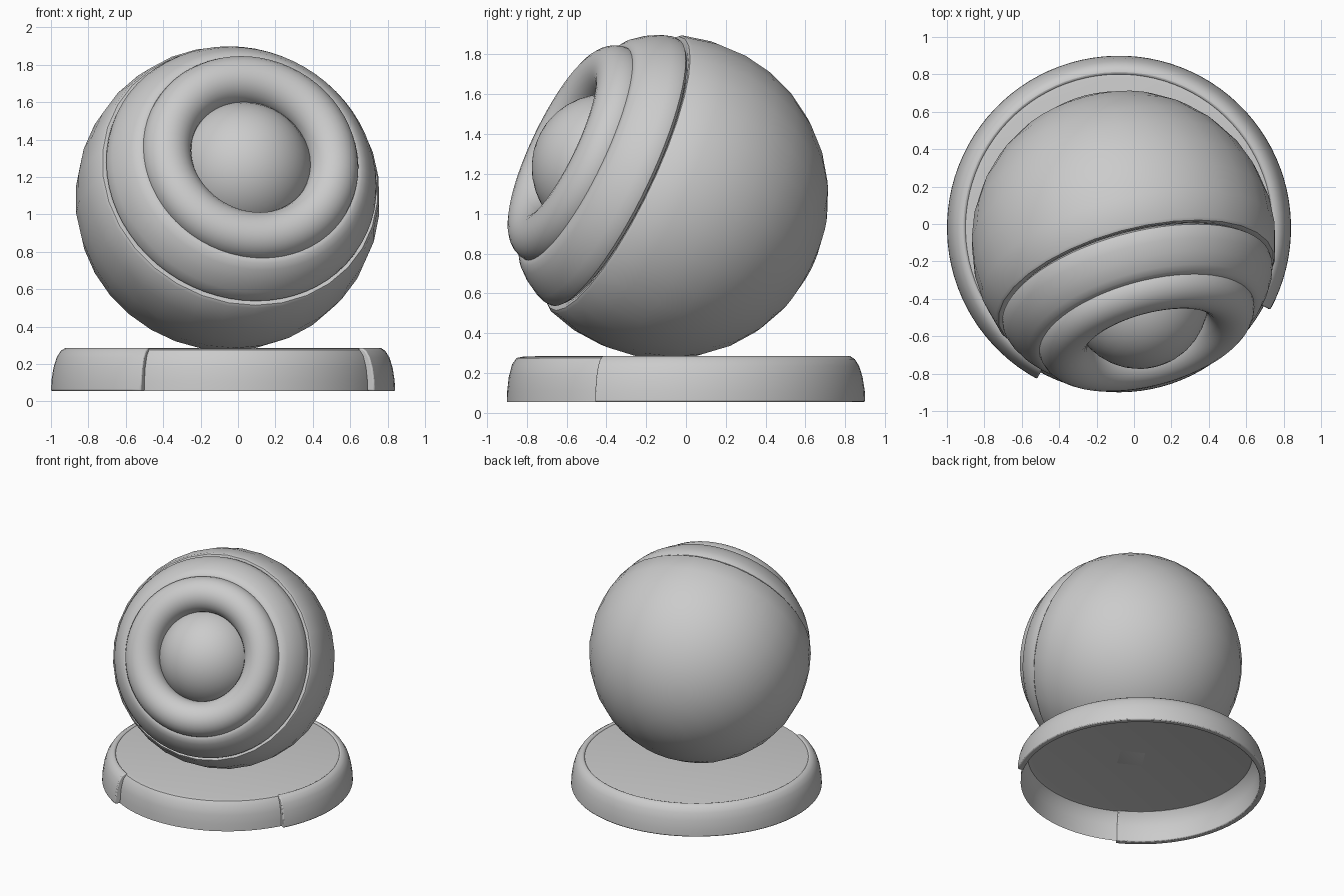
import bpy, bmesh
from math import sin, cos, radians, pi
from mathutils import Vector, Matrix

if "Cube" in bpy.data.objects:
    bpy.data.objects.remove(bpy.data.objects["Cube"])

BALL = Vector((-0.055, -0.10, 1.085))          # centre of the ball
AXIS = Vector((0.237, -0.876, 0.42)).normalized()  # direction the dial faces
TILT = AXIS.to_track_quat('Z', 'Y').to_matrix().to_4x4()
HEAD = Matrix.Translation(BALL) @ TILT
BASE = Matrix.Translation((-0.08, -0.02, 0))


def polar(deg, r):
    """Profile point given by angle from the dial axis and distance from the centre."""
    return (r * sin(radians(deg)), r * cos(radians(deg)))


def lathe(name, profile, matrix, steps, start=0, sweep=360, loop=False, angle=40):
    """Revolve (radius, height) points around local z; partial sweeps get end caps."""
    full = sweep == 360
    bm = bmesh.new()
    rows = []
    for i in range(steps if full else steps + 1):
        a = radians(start + sweep * i / steps)
        rows.append([bm.verts.new((r * cos(a), r * sin(a), z)) for r, z in profile])
    n = len(profile)
    for i in range(steps):
        p, q = rows[i], rows[(i + 1) % len(rows)]
        for j in range(n if loop else n - 1):
            k = (j + 1) % n
            bm.faces.new((p[j], q[j], q[k], p[k]))
    if not full:
        bm.faces.new(rows[0])
        bm.faces.new(rows[-1][::-1])
    bmesh.ops.remove_doubles(bm, verts=bm.verts, dist=1e-5)
    bmesh.ops.recalc_face_normals(bm, faces=bm.faces)
    me = bpy.data.meshes.new(name)
    bm.to_mesh(me)
    bm.free()
    ob = bpy.data.objects.new(name, me)
    bpy.context.collection.objects.link(ob)
    ob.matrix_world = matrix
    bpy.ops.object.select_all(action='DESELECT')
    ob.select_set(True)
    bpy.context.view_layer.objects.active = ob
    bpy.ops.object.shade_smooth_by_angle(angle=radians(angle))
    return ob


# Main ball shell, cut open on the dial side with a small rounded lip
shell = [polar(180 - 10.9 * i, 0.815) for i in range(11)]
shell += [polar(69.8, 0.808), polar(69.3, 0.79), polar(69.3, 0.70)]
lathe("ball_shell", shell, HEAD, 32)

# Middle band with rounded edges
band = [(69, .70), (69, .775), (68.3, .797), (66.5, .808), (63, .814), (58, .815),
        (53, .81), (50.5, .80), (48.8, .785), (47.5, .75), (46.5, .66)]
lathe("middle_band", [polar(*p) for p in band], HEAD, 64)

# Torus ring around the core
ring = [(0.46 + 0.132 * cos(2 * pi * i / 24), 0.505 + 0.132 * sin(2 * pi * i / 24))
        for i in range(24)]
lathe("dial_ring", ring, HEAD, 64, loop=True)

# Round core in the middle of the ring
core = [(0.37 * sin(pi * i / 20), 0.348 + 0.37 * cos(pi * i / 20)) for i in range(21)]
lathe("dial_core", core, HEAD, 40)

# Base plate: thin hollow dish, open below
plate = [(0, .282), (.80, .282), (.83, .276), (.853, .245), (.87, .18), (.878, .11), (.88, .055)]
lathe("base_plate", plate, BASE, 96)

# Raised rim around three quarters of the base, open at the front
rim = [(.875, .055), (.92, .055), (.918, .11), (.907, .18), (.89, .235), (.868, .27),
       (.845, .285), (.825, .288), (.82, .276), (.845, .24), (.865, .18), (.873, .11)]
rim_ob = lathe("base_rim", rim, BASE, 72, start=-28.5, sweep=270, loop=True)
bev = rim_ob.modifiers.new("soft_ends", 'BEVEL')
bev.width, bev.segments, bev.limit_method = 0.008, 2, 'ANGLE'
bev.angle_limit = radians(60)
